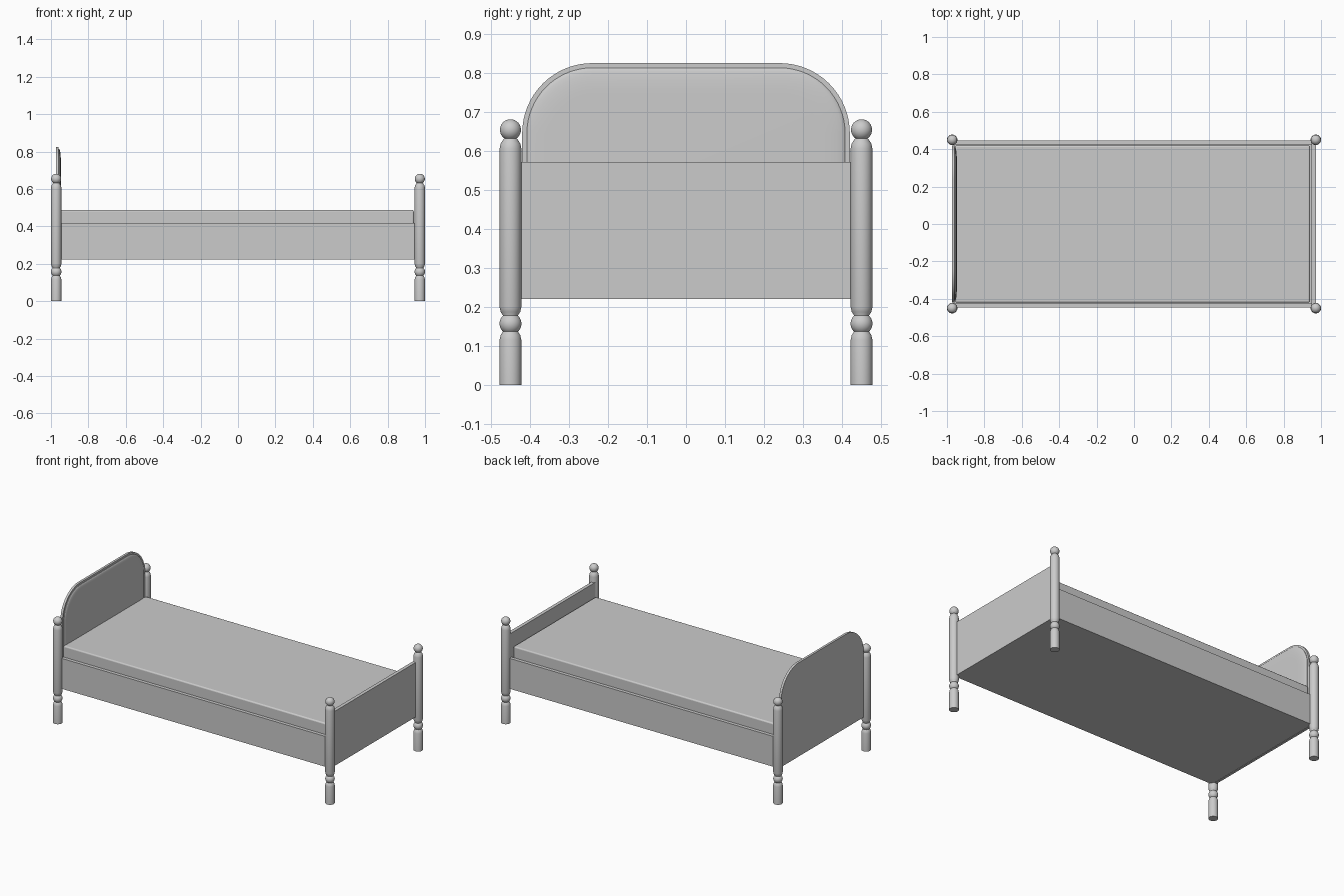
import bpy, bmesh, math

if "Cube" in bpy.data.objects:
    bpy.data.objects.remove(bpy.data.objects["Cube"])


def finish(name, bm, angle=35):
    bmesh.ops.recalc_face_normals(bm, faces=bm.faces)
    me = bpy.data.meshes.new(name)
    bm.to_mesh(me)
    bm.free()
    ob = bpy.data.objects.new(name, me)
    bpy.context.collection.objects.link(ob)
    bpy.ops.object.select_all(action='DESELECT')
    ob.select_set(True)
    bpy.context.view_layer.objects.active = ob
    bpy.ops.object.shade_smooth_by_angle(angle=math.radians(angle))
    return ob


def bevel(ob, width, segments=2):
    m = ob.modifiers.new("bevel", 'BEVEL')
    m.width, m.segments = width, segments
    m.limit_method = 'ANGLE'
    m.angle_limit = math.radians(50)


def box(name, lo, hi):
    bm = bmesh.new()
    bmesh.ops.create_cube(bm, size=1)
    for v in bm.verts:
        v.co = [(a + b) / 2 + c * (b - a) for a, b, c in zip(lo, hi, v.co)]
    return finish(name, bm)


def lathe(name, profile, x, y, steps=32):
    bm = bmesh.new()
    vs = [bm.verts.new((x + r, y, z)) for r, z in profile]
    es = [bm.edges.new(p) for p in zip(vs, vs[1:])]
    bmesh.ops.spin(bm, geom=vs + es, cent=(x, y, 0), axis=(0, 0, 1),
                   angle=math.tau, steps=steps)
    bmesh.ops.remove_doubles(bm, verts=bm.verts, dist=1e-5)
    return finish(name, bm)


def arched(name, x0, x1, inset, bottom, round_to=0.0):
    """Board with a rounded top; the x1 face can swell out by round_to."""
    def ring(x, d):
        pts = [(0.42 - d, bottom)]
        for i in range(17):
            a = math.pi / 2 * i / 16
            pts.append((0.24 + (0.18 - d) * math.cos(a),
                        0.645 + (0.18 - d) * math.sin(a)))
        pts += [(-y, z) for y, z in reversed(pts)]
        return [bm.verts.new((x, y, z)) for y, z in pts]
    bm = bmesh.new()
    rings = [ring(x0, inset), ring(x1, inset)]
    if round_to:
        for i in range(1, 7):
            a = math.pi / 2 * i / 6
            rings.append(ring(x1 + round_to * math.sin(a),
                              inset + 0.07 * (1 - math.cos(a))))
    for a, b in zip(rings, rings[1:]):
        for i in range(len(a)):
            j = (i + 1) % len(a)
            bm.faces.new((a[i], a[j], b[j], b[i]))
    bm.faces.new(rings[0])
    bm.faces.new(rings[-1])
    return finish(name, bm)


def ball(r, zc, r_neck, top=False):
    """Profile points of a ball with narrow necks."""
    a0 = -math.acos(r_neck / r)
    a1 = math.pi / 2 if top else -a0
    angs = [a0 + (a1 - a0) * i / 12 for i in range(13)]
    return [(max(0, r * math.cos(a)), zc + r * math.sin(a)) for a in angs]


# turned corner posts
post = [(0, 0), (0.028, 0), (0.028, 0.115), (0.025, 0.128), (0.019, 0.137)]
post += ball(0.028, 0.157, 0.019)
post += [(0.019, 0.178), (0.025, 0.187), (0.028, 0.200), (0.028, 0.605),
         (0.0255, 0.618), (0.018, 0.630), (0.014, 0.634)]
post += ball(0.027, 0.654, 0.014, top=True)
for px, end in ((-0.972, "head"), (0.972, "foot")):
    for py, side in ((-0.45, "front"), (0.45, "back")):
        lathe(f"{end}_{side}_post", post, px, py)

# base with side rails
box("bed_base", (-0.96, -0.43, 0.222), (0.96, 0.43, 0.40))
for s, side in ((-1, "front"), (1, "back")):
    ys = sorted((s * 0.425, s * 0.447))
    box(f"{side}_rail", (-0.965, ys[0], 0.222), (0.965, ys[1], 0.418))

# mattress
bevel(box("mattress", (-0.955, -0.42, 0.39), (0.94, 0.42, 0.487)), 0.008, 3)

# footboard
box("footboard", (0.95, -0.445, 0.22), (0.972, 0.445, 0.572))

# headboard and padded panel
arched("headboard", -0.974, -0.959, 0, 0.22)
arched("headboard_panel", -0.962, -0.956, 0.012, 0.43, 0.009)
